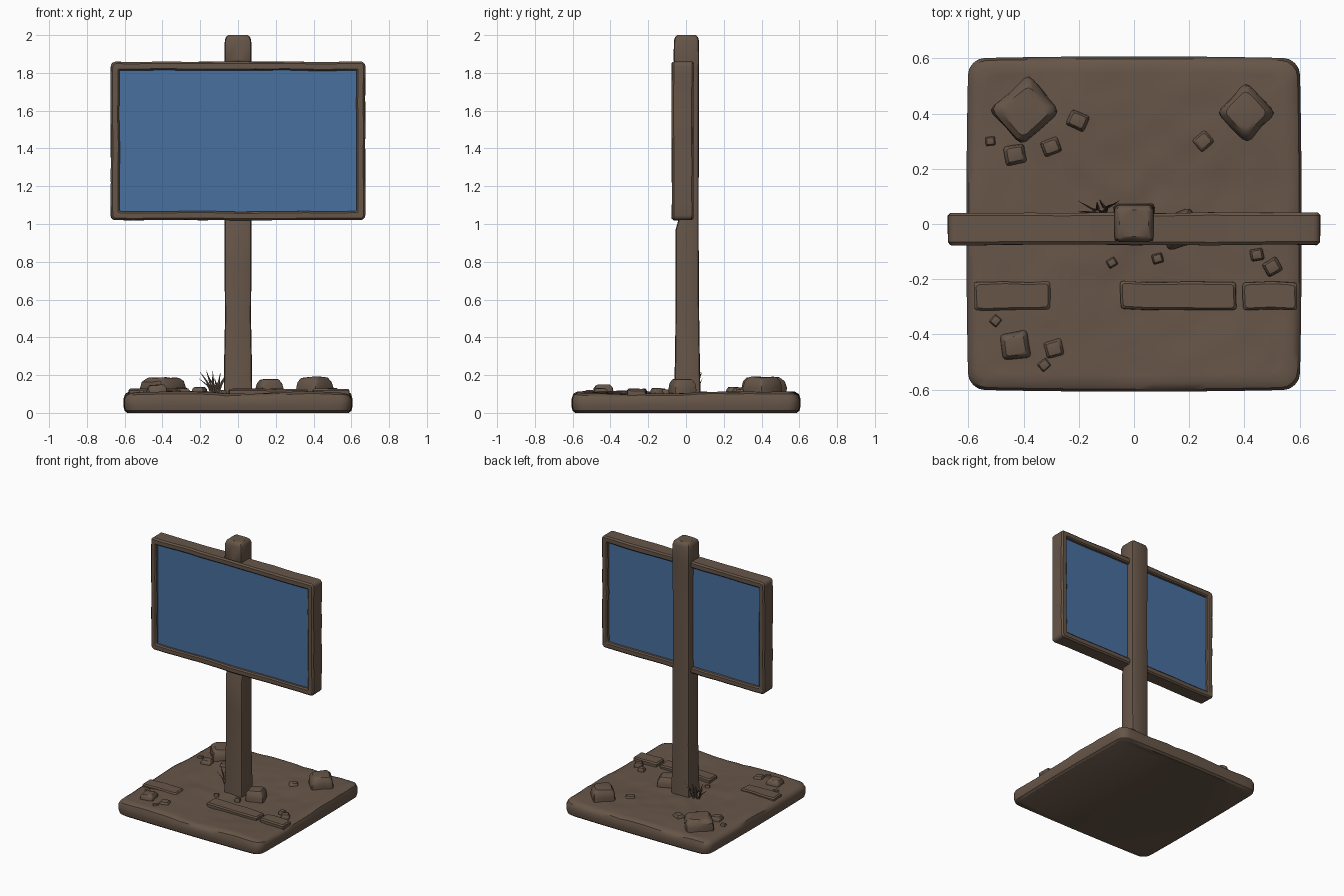
import bpy, bmesh, math, random
from mathutils import Vector, Matrix, noise

if "Cube" in bpy.data.objects:
    bpy.data.objects.remove(bpy.data.objects["Cube"])

random.seed(4)


def material(name, rgb):
    m = bpy.data.materials.new(name)
    m.diffuse_color = (*rgb, 1)
    m.use_nodes = True
    m.node_tree.nodes["Principled BSDF"].inputs["Base Color"].default_value = m.diffuse_color
    return m


BROWN = material("weathered brown", (0.135, 0.092, 0.065))
BLUE = material("panel blue", (0.065, 0.162, 0.345))


def rounded_rect(hx, hy, r, corner=3, edge=1):
    """Outline of a rectangle with round corners and subdivided straight edges."""
    corners = []
    for k, (sx, sy) in enumerate([(1, 1), (-1, 1), (-1, -1), (1, -1)]):
        cx, cy = sx * (hx - r), sy * (hy - r)
        corners.append([Vector((cx + r * math.cos(a), cy + r * math.sin(a)))
                        for a in [(k + j / corner) * math.pi / 2 for j in range(corner + 1)]])
    pts = []
    for k in range(4):
        pts += corners[k]
        a, b = corners[k][-1], corners[(k + 1) % 4][0]
        pts += [a.lerp(b, j / edge) for j in range(1, edge)]
    return pts


def loft(name, rings, mat=BROWN, closed=False, wobble=0.0, freq=6.0):
    """Skin a list of equal-length rings; cap the ends or join them."""
    bm = bmesh.new()
    vs = [[bm.verts.new(p) for p in ring] for ring in rings]
    n = len(rings[0])
    pairs = list(zip(vs, vs[1:])) + ([(vs[-1], vs[0])] if closed else [])
    for a, b in pairs:
        for i in range(n):
            j = (i + 1) % n
            bm.faces.new((a[i], a[j], b[j], b[i]))
    if not closed:
        bm.faces.new(vs[0][::-1])
        bm.faces.new(vs[-1])
    if wobble:
        for v in bm.verts:
            v.co += noise.noise_vector(v.co * freq) * wobble
    bmesh.ops.recalc_face_normals(bm, faces=bm.faces)
    me = bpy.data.meshes.new(name)
    bm.to_mesh(me)
    bm.free()
    me.materials.append(mat)
    ob = bpy.data.objects.new(name, me)
    bpy.context.collection.objects.link(ob)
    return ob


def ground_z(x, y):
    """Uneven height of the earth."""
    return 0.107 + 0.012 * noise.noise((x * 3, y * 3, 0.5)) + 0.006 * noise.noise((x * 11, y * 11, 2))


# earth slab with rounded, slightly bulging outline and bumpy top
rings = []
outline = rounded_rect(0.6, 0.6, 0.06, 4, 16)
levels = [(0.965, 0.0), (0.99, 0.012), (1.0, 0.04), (1.0, 0.072), (0.985, None)]
levels += [(s / 100, None) for s in range(95, 0, -5)] + [(0.01, None)]
for s, z in levels:
    ring = []
    for p in outline:
        bulge = 1 + 0.012 * (1 - (min(abs(p.x), abs(p.y)) / 0.6) ** 2)
        x, y = p * s * bulge
        top = ground_z(x, y) - (0.012 if s > 0.96 else 0)
        ring.append((x, y, top if z is None else z))
    rings.append(ring)
loft("ground_base", rings)

# stone strips across the front of the ground
for x0, x1 in [(-0.58, -0.305), (-0.05, 0.37), (0.395, 0.59)]:
    cx, hx = (x0 + x1) / 2, (x1 - x0) / 2
    rings = []
    for inset, z in [(0, 0.08), (0, 0.118), (0.008, 0.127)]:
        rings.append([(cx + p.x, -0.26 + p.y, z)
                      for p in rounded_rect(hx - inset, 0.05 - inset, 0.01, 2, 5)])
    loft("stone_strip", rings, wobble=0.006, freq=9)


# rocks and pebbles
def rock(x, y, hx, hy, top, turn, name="rock"):
    base = 0.085
    rot = Matrix.Rotation(math.radians(turn), 2)
    rings = []
    for s, t in [(0.97, 0), (1, 0.45), (0.92, 0.75), (0.7, 0.97), (0.55, 1)]:
        rings.append([(*(rot @ p * s + Vector((x, y))), base + (top - base) * t)
                      for p in rounded_rect(hx, hy, min(hx, hy) * 0.3, 2, 2)])
    loft(name, rings, wobble=min(hx, hy) * 0.12, freq=10)


rock(-0.395, 0.41, 0.097, 0.088, 0.19, 40, "large_rock_left")
rock(0.405, 0.405, 0.079, 0.079, 0.19, 45, "large_rock_right")
rock(0.165, -0.02, 0.062, 0.06, 0.178, 20, "rock_by_post")
rock(-0.43, -0.44, 0.05, 0.048, 0.15, 8)
for x, y, r, top, turn in [(-0.205, 0.375, 0.036, 0.137, -25), (-0.43, 0.25, 0.038, 0.137, 10),
                           (-0.3, 0.28, 0.033, 0.135, 20), (0.25, 0.3, 0.032, 0.126, 40),
                           (-0.29, -0.45, 0.035, 0.132, 15), (-0.325, -0.51, 0.022, 0.122, 40),
                           (0.5, -0.155, 0.03, 0.132, 30), (0.445, -0.11, 0.024, 0.125, 10),
                           (0.085, -0.125, 0.02, 0.128, 15), (-0.08, -0.14, 0.018, 0.122, 30),
                           (-0.52, 0.3, 0.018, 0.12, 5), (-0.5, -0.35, 0.02, 0.12, 50)]:
    rock(x, y, r, r * 0.9, top, turn, "pebble")

# post, notched at the front where the sign sits: z, half width, front y, back y
rings = []
for z, hx, y0, y1 in [(0.08, 0.076, -0.064, 0.077), (0.3, 0.073, -0.058, 0.073),
                      (0.5, 0.069, -0.056, 0.070), (0.75, 0.071, -0.055, 0.068),
                      (0.97, 0.071, -0.055, 0.067), (1.04, 0.071, -0.035, 0.067),
                      (1.45, 0.069, -0.03, 0.068), (1.82, 0.071, -0.035, 0.069),
                      (1.865, 0.072, -0.066, 0.070), (1.97, 0.070, -0.064, 0.069),
                      (1.99, 0.064, -0.058, 0.063), (2.0, 0.052, -0.046, 0.051)]:
    rings.append([(p.x, p.y + (y0 + y1) / 2, z)
                  for p in rounded_rect(hx, (y1 - y0) / 2, 0.016, 2, 2)])
loft("post", rings)

# sign frame: a rounded bar profile swept round the rectangle (inset, y)
rings = []
for inset, y in [(0.01, -0.075), (0, -0.064), (0, 0.03), (0.01, 0.04),
                 (0.038, 0.04), (0.046, 0.032), (0.046, -0.066), (0.038, -0.075)]:
    rings.append([(p.x, y, 1.44 + p.y)
                  for p in rounded_rect(0.674 - inset, 0.419 - inset, max(0.025 - inset, 0.006), 3, 14)])
loft("sign_frame", rings, closed=True, wobble=0.004, freq=7)

# blue panel, visible from both sides
loft("sign_panel", [[(p.x, y, 1.44 + p.y) for p in rounded_rect(0.645, 0.39, 0.01, 1, 1)]
                    for y in (-0.052, 0.015)], BLUE)

# grass tuft behind the post: thin blades that bend outward
for i in range(10):
    x0, y0 = -0.125 + random.uniform(-0.02, 0.025), 0.05 + random.uniform(-0.012, 0.015)
    lean = Vector((-0.075 + 0.13 * i / 9, random.uniform(-0.015, 0.04)))
    h = random.uniform(0.07, 0.125)
    rings = []
    for t, w in [(0, 0.006), (0.5, 0.006), (1, 0.0006)]:
        c = Vector((x0, y0)) + lean * t ** 1.6
        rings.append([(c.x + w * a, c.y + w * 0.5 * b, 0.105 + h * t)
                      for a, b in [(1, 0), (0, 1), (-1, 0), (0, -1)]])
    loft("grass_blade", rings)

# smooth shading with crisp edges
bpy.ops.object.select_all(action='SELECT')
bpy.context.view_layer.objects.active = bpy.data.objects["post"]
bpy.ops.object.shade_smooth_by_angle(angle=math.radians(35))
